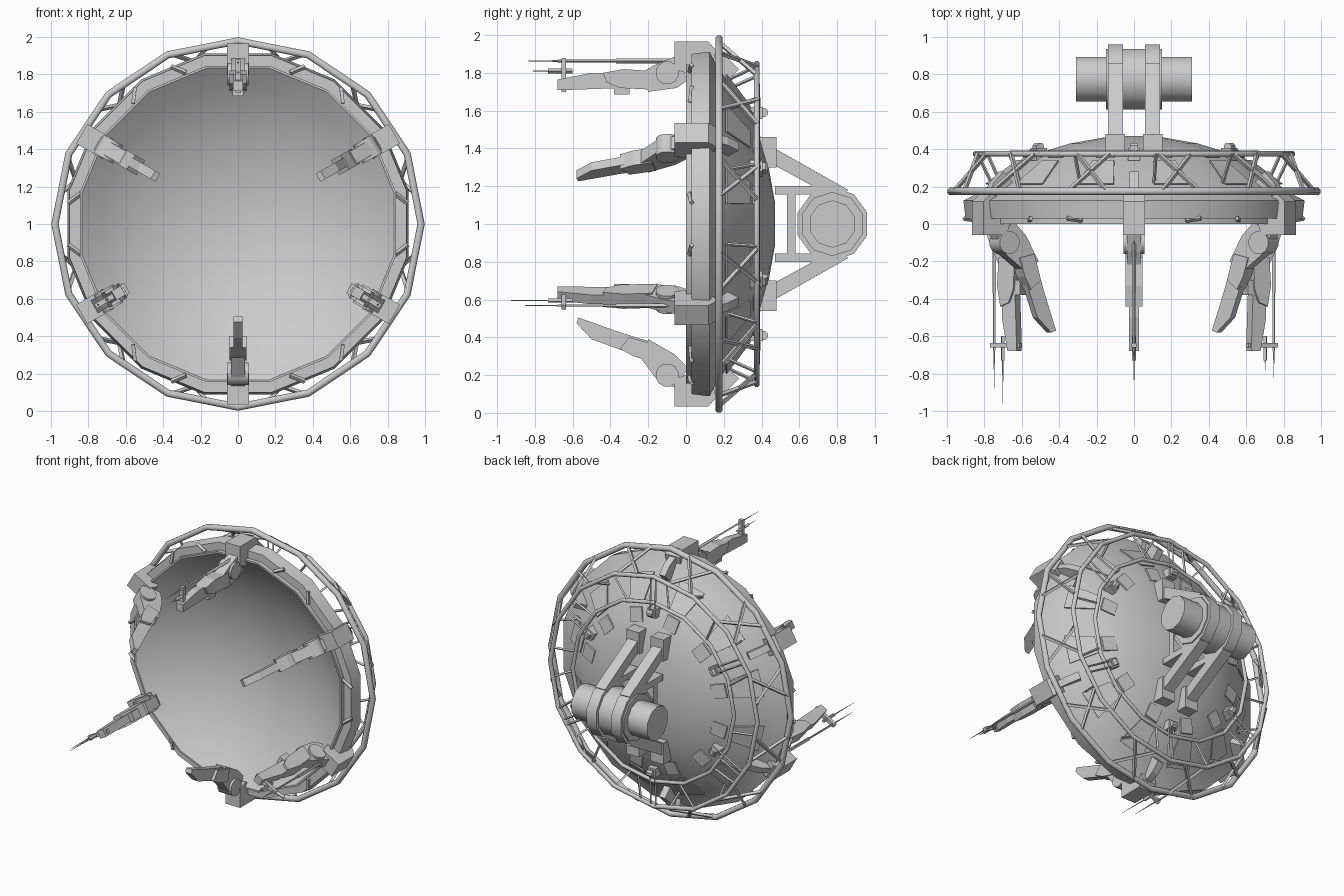
import bpy, bmesh, math
from mathutils import Matrix, Vector

cube = bpy.data.objects.get("Cube")
if cube:
    bpy.data.objects.remove(cube)

grey = bpy.data.materials.new("light_grey")
grey.use_nodes = True
grey.diffuse_color = (0.6, 0.6, 0.6, 1)
grey.node_tree.nodes["Principled BSDF"].inputs["Base Color"].default_value = (0.6, 0.6, 0.6, 1)

CENTRE = Matrix.Translation((0, 0, 1))


def sector(deg):
    """Frame whose z axis points outward from the dish axis."""
    return CENTRE @ Matrix.Rotation(math.radians(deg), 4, 'Y')


def finish(name, bm, matrix=CENTRE, smooth=0):
    """Make the object; smooth is the sharp-edge angle, 0 for flat."""
    bmesh.ops.recalc_face_normals(bm, faces=bm.faces)
    mesh = bpy.data.meshes.new(name)
    bm.to_mesh(mesh)
    bm.free()
    mesh.transform(matrix)
    mesh.materials.append(grey)
    if smooth:
        mesh.polygons.foreach_set("use_smooth", [True] * len(mesh.polygons))
        mesh.set_sharp_from_angle(angle=math.radians(smooth))
    obj = bpy.data.objects.new(name, mesh)
    bpy.context.collection.objects.link(obj)


def lathe(name, profile, sides=16, turn=0.0, closed=False, smooth=0):
    """Turn a (radius, y) profile around the y axis."""
    bm = bmesh.new()
    rings = []
    for r, y in profile:
        if r == 0:
            rings.append([bm.verts.new((0, y, 0))] * sides)
            continue
        angles = [math.tau * (i + turn) / sides for i in range(sides)]
        rings.append([bm.verts.new((r * math.sin(a), y, r * math.cos(a))) for a in angles])
    pairs = list(zip(rings, rings[1:]))
    if closed:
        pairs.append((rings[-1], rings[0]))
    for a, b in pairs:
        for i in range(sides):
            j = (i + 1) % sides
            bm.faces.new(dict.fromkeys((a[i], a[j], b[j], b[i])))
    finish(name, bm, smooth=smooth)


def prism(name, outline, x0, x1, matrix=CENTRE, smooth=0):
    """Extrude a (y, z) outline along x."""
    bm = bmesh.new()
    a = [bm.verts.new((x0, y, z)) for y, z in outline]
    b = [bm.verts.new((x1, y, z)) for y, z in outline]
    bm.faces.new(a)
    bm.faces.new(b)
    for i in range(len(a)):
        j = (i + 1) % len(a)
        bm.faces.new((a[i], a[j], b[j], b[i]))
    finish(name, bm, matrix, smooth)


def rect(y0, y1, z0, z1):
    return [(y0, z0), (y1, z0), (y1, z1), (y0, z1)]


def ngon(y, z, r, n):
    return [(y + r * math.cos(math.tau * (i + .5) / n), z + r * math.sin(math.tau * (i + .5) / n))
            for i in range(n)]


def struts(name, lines, radius, matrix=CENTRE, tip=None):
    """Square bars along a list of point pairs, tapering to tip if given."""
    bm = bmesh.new()
    for p, q in lines:
        p, q = Vector(p), Vector(q)
        d = q - p
        place = Matrix.Translation((p + q) / 2) @ d.to_track_quat('Z', 'Y').to_matrix().to_4x4()
        bmesh.ops.create_cone(bm, cap_ends=True, segments=4, radius1=radius,
                              radius2=tip or radius, depth=d.length, matrix=place)
    finish(name, bm, matrix)


def polar(r, y, deg):
    a = math.radians(deg)
    return (r * math.sin(a), y, r * math.cos(a))


# Dish: spherical bowl, stepped rim and back shell in one profile
DEPTH, MOUTH = .31, .85
curve = (MOUTH ** 2 + DEPTH ** 2) / (2 * DEPTH)
bowl = [(MOUTH * t / 8, DEPTH - curve + math.sqrt(curve ** 2 - (MOUTH * t / 8) ** 2)) for t in range(9)]
lathe("dish", bowl + [(.862, 0), (.862, .03), (.918, .03), (.93, .125), (.88, .15), (.80, .2),
                      (.6, .355), (.35, .43), (.12, .47), (0, .47)], turn=.5, smooth=30)
ribs = []
for k in range(6):
    for s in (-1, 1):
        a = 30 + 60 * k + 10 * s
        ribs.append((polar(.855, .02, a + s), polar(.915, .03, a - 3 * s)))
struts("rim_ribs", ribs, .013)

# Open rings behind the rim
lathe("outer_ring", [(r, y) for y, r in ngon(.175, .979, .021, 8)], closed=True, smooth=50)
lathe("middle_ring", [(r, y) for y, r in ngon(.375, .847, .016, 8)], closed=True, smooth=50)
lathe("inner_ring", [(r, y) for y, r in ngon(.38, .66, .014, 8)], closed=True, smooth=50)

# Crossed truss, spokes and shell plates, twelve around
truss, spokes = [], []
for i in range(12):
    a = 15 + 30 * i
    truss += [(polar(.97, .18, a - s * 6), polar(.845, .375, a + s * 6)) for s in (-1, 1)]
    spokes += [(polar(.845, .375, a + 8), polar(.66, .38, a + 4)),
               (polar(.845, .375, a - 7), polar(.77, .22, a - 7))]
    # Trapezoid plate lying on the sloping shell
    bm = bmesh.new()
    low = [bm.verts.new(p) for p in ((-.1, .21, .79), (.1, .21, .79), (.06, .335, .63), (-.06, .335, .63))]
    extra = bmesh.ops.extrude_face_region(bm, geom=[bm.faces.new(low)])
    bmesh.ops.translate(bm, vec=(0, .006, .005),
                        verts=[v for v in extra["geom"] if isinstance(v, bmesh.types.BMVert)])
    finish("shell_plate", bm, sector(a))
    # Smaller plate inside the inner ring
    prism("small_plate", [(.355, .6), (.38, .5), (.392, .5), (.367, .6)], -.05, .05, sector(a))
struts("truss", truss, .013)
struts("spokes", spokes, .009)

# Six clamps with twin rods on the back
for k in range(6):
    m = sector(60 * k)
    prism("clamp", rect(.34, .405, .555, .62), -.033, .033, m)
    prism("clamp_cap", ngon(.41, .59, .025, 8), -.022, .022, m)
    struts("clamp_rods", [((x, .39, .56), (x, .38, .84)) for x in (-.02, .02)], .007, m)

# Six front arms, alternating gun and claw
for k in range(6):
    m = sector(60 * k)
    prism("arm_base", [(-.06, .82), (-.06, .965), (.12, .965), (.16, .92), (.14, .84), (0, .80)],
          -.06, .06, m)
    prism("arm_tail", [(.12, .93), (.22, .88), (.28, .82), (.22, .76), (.1, .86)], -.025, .025, m)
    prism("arm_pivot", ngon(-.1, .80, .062, 12), -.055, .055, m, smooth=35)
    if k % 2:
        prism("claw_root", [(.01, .76), (-.06, .69), (-.2, .61), (-.24, .71), (-.15, .83), (-.05, .87)],
              -.038, .038, m)
        prism("claw_knuckle", [(-.16, .64), (-.3, .6), (-.35, .66), (-.28, .70), (-.18, .73)],
              -.045, .045, m)
        prism("claw_blade", [(-.2, .62), (-.36, .57), (-.57, .495), (-.58, .525), (-.5, .61), (-.28, .69)],
              -.025, .025, m)
    else:
        prism("gun_root", [(.01, .76), (-.05, .72), (-.2, .70), (-.24, .80), (-.15, .85), (-.05, .89)],
              -.038, .038, m)
        prism("gun_body", [(-.15, .71), (-.35, .72), (-.42, .75), (-.44, .80), (-.33, .82), (-.18, .81)],
              -.045, .045, m)
        prism("gun_barrel", [(-.34, .72), (-.62, .71), (-.68, .71), (-.68, .765), (-.5, .80), (-.36, .80)],
              -.028, .028, m)
        prism("gun_grip", rect(-.38, -.3, .685, .73), -.03, .03, m)
        prism("gun_crossbar", rect(-.66, -.635, .70, .88), -.014, .014, m)
        outer_tip, inner_tip = {0: (-.85, -.82), 2: (-.82, -.78), 4: (-.88, -.96)}[k]
        struts("antenna_bases", [((0, -.06, .863), (0, -.37, .863)), ((0, -.6, .81), (0, -.73, .81))],
               .012, m)
        struts("antenna_rods", [((0, -.3, .863), (0, -.68, .863))], .007, m)
        struts("antenna_tips", [((0, -.66, .863), (0, outer_tip, .863)),
                                ((0, -.7, .81), (0, inner_tip, .81))], .005, m, tip=.001)

# Rear hub carried by two braced brackets
prism("hub_axle", ngon(.775, 0, .125, 10), -.31, .31, smooth=40)
prism("hub_drum", ngon(.775, 0, .17, 10), -.15, .15, smooth=40)
for side in (-1, 1):
    x0, x1 = sorted((side * .06, side * .14))
    prism("bracket_collar", ngon(.775, 0, .194, 10), x0, x1, smooth=40)
    prism("bracket_brace", rect(.535, .58, -.18, .18), x0, x1)
    for up in (-1, 1):
        def flip(pts):
            return [(y, z * up) for y, z in pts]
        prism("bracket_foot", flip(rect(.37, .48, .3, .46)), x0 - .012, x1 + .012)
        prism("bracket_arm", flip([(.47, .40), (.86, .18), (.80, .13), (.47, .31)]), x0, x1)
        prism("bracket_bar", flip(rect(.47, .74, .155, .2)), x0, x1)
